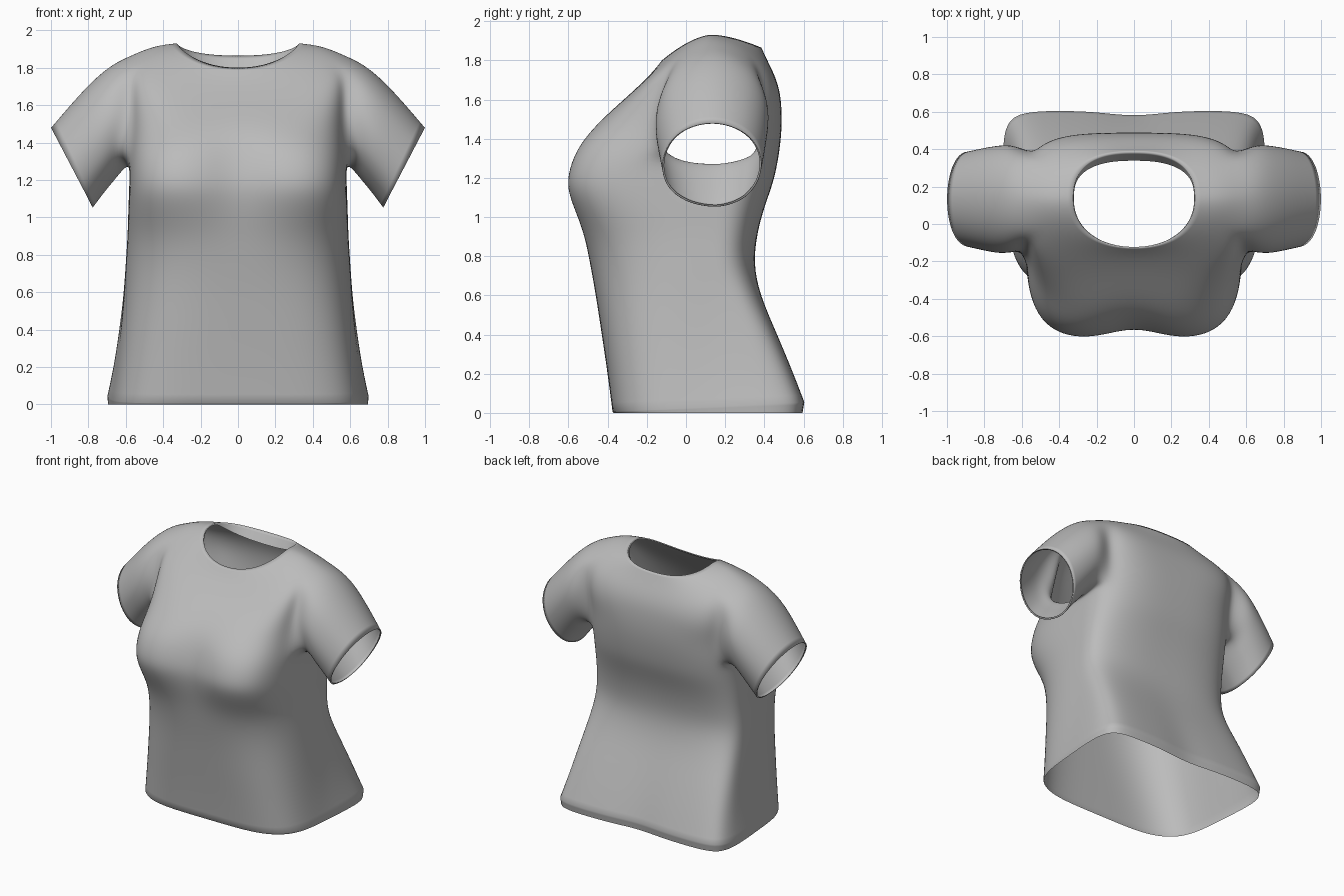
import bpy, bmesh
from math import sin, cos, pi, exp, atan2
from mathutils import Vector

cube = bpy.data.objects.get("Cube")
if cube:
    bpy.data.objects.remove(cube)

SEGMENTS = 40
DEPTH_CENTRE = 0.13

# Torso rings up to the armpit: height, half width, front y, back y
LOWER = [(0.03, 0.725, -0.375, 0.605), (0.2, 0.683, -0.40, 0.55),
         (0.4, 0.645, -0.43, 0.467), (0.6, 0.615, -0.46, 0.38),
         (0.76, 0.60, -0.49, 0.345), (0.9, 0.59, -0.525, 0.36),
         (1.02, 0.587, -0.575, 0.39), (1.12, 0.583, -0.615, 0.425),
         (1.21, 0.58, -0.622, 0.455)]
# Chest to neck: front, side and back height, half width, front y, back y
UPPER = [(1.35, 1.285, 1.35, 0.58, -0.575, 0.48),
         (1.46, 1.45, 1.47, 0.575, -0.48, 0.49),
         (1.55, 1.62, 1.58, 0.575, -0.375, 0.487),
         (1.62, 1.77, 1.66, 0.58, -0.295, 0.475),
         (1.68, 1.87, 1.73, 0.565, -0.23, 0.45),
         (1.74, 1.92, 1.80, 0.45, -0.17, 0.415),
         (1.80, 1.932, 1.865, 0.327, -0.123, 0.385)]
# Sleeve rings: top x and z, bottom x and z, front y, back y
SLEEVE = [(0.67, 1.822, 0.618, 1.25, -0.16, 0.435),
          (0.775, 1.735, 0.668, 1.187, -0.168, 0.43),
          (0.89, 1.61, 0.72, 1.125, -0.15, 0.415),
          (1.0, 1.48, 0.775, 1.05, -0.13, 0.395),
          (0.99, 1.478, 0.782, 1.06, -0.12, 0.385)]

rings = [(z, z, z, w, f, b) for z, w, f, b in LOWER] + UPPER
ARMPIT, SHOULDER = len(LOWER), len(rings) - 3
FRONT_COL, BACK_COL = -3, 4

bm = bmesh.new()
crease = bm.edges.layers.float.new("crease_edge")


def torso_ring(z_front, z_side, z_back, width, y_front, y_back):
    """Rounded box section: square at the back hem and bust, round at the neck."""
    bust = exp(-((z_side - 1.2) / 0.22) ** 2)
    chest = exp(-((z_side - 1.68) / 0.17) ** 2)
    flare = max(0, 1 - z_side / 0.7)
    neck_round = max(0, z_side - 1.88) * 10
    front_power = 3.1 + 1.4 * flare + 1.6 * bust + 0.8 * chest - 2 * neck_round
    back_power = 3.2 + 14 * flare + 1.2 * chest - 1.5 * neck_round
    verts = []
    for k in range(SEGMENTS):
        c, s = cos(2 * pi * k / SEGMENTS), sin(2 * pi * k / SEGMENTS)
        power = back_power if s > 0 else front_power
        r = (abs(c) ** power + abs(s) ** power) ** (-1 / power)
        u, v = c * r, s * r
        x = width * u * (1 - 0.12 * flare * (1 - v) / 2 - 0.06 * flare * max(0, v) ** 3)
        reach = y_back - DEPTH_CENTRE if v > 0 else DEPTH_CENTRE - y_front
        y = DEPTH_CENTRE + v * reach
        hollow = exp(-(x / 0.18) ** 2)
        y += hollow * (0.06 * bust if v < 0 else -0.027 * flare)
        z = z_side + ((z_back if v > 0 else z_front) - z_side) * min(1, abs(v)) ** 1.6
        if z_side < 0.1:
            z += 0.025 * v
        verts.append(bm.verts.new((x, y, z)))
    return verts


def bridge(a, b, skip=()):
    n = len(a)
    for i in range(n):
        if i not in skip:
            j = (i + 1) % n
            bm.faces.new((a[i], a[j], b[j], b[i]))


def sharpen(loop):
    for a, b in zip(loop, loop[1:] + loop[:1]):
        bm.edges.get((a, b))[crease] = 1


# Torso, with the armholes left open on both sides
grid = [torso_ring(*r) for r in rings]
right_cols = {k % SEGMENTS for k in range(FRONT_COL, BACK_COL)}
left_cols = {(SEGMENTS // 2 - 1 - k) % SEGMENTS for k in range(FRONT_COL, BACK_COL)}
for i in range(len(grid) - 1):
    armhole = ARMPIT <= i < SHOULDER
    bridge(grid[i], grid[i + 1], right_cols | left_cols if armhole else ())

# Turned-in edges at the hem and neck
hem = [bm.verts.new((v.co.x * 0.995, v.co.y * 0.985, 0)) for v in grid[0]]
bridge(hem, grid[0])
neck = [bm.verts.new((v.co.x * 0.985, v.co.y - max(0, v.co.y - 0.2) * 0.25,
                      v.co.z - 0.01 - max(0, v.co.y - 0.2) * 0.35)) for v in grid[-1]]
bridge(grid[-1], neck)
sharpen(grid[0])
sharpen(grid[-1])

# Sleeves, grown from the armhole loops
for side in (1, -1):
    def col(k):
        return (k if side > 0 else SEGMENTS // 2 - k) % SEGMENTS
    loop = [grid[ARMPIT][col(k)] for k in range(FRONT_COL, BACK_COL)]
    loop += [grid[i][col(BACK_COL)] for i in range(ARMPIT, SHOULDER)]
    loop += [grid[SHOULDER][col(k)] for k in range(BACK_COL, FRONT_COL, -1)]
    loop += [grid[i][col(FRONT_COL)] for i in range(SHOULDER, ARMPIT, -1)]
    mid_z = (grid[ARMPIT][col(0)].co.z + grid[SHOULDER][col(0)].co.z) / 2
    angles = [atan2((v.co.z - mid_z) / 0.26, (v.co.y - DEPTH_CENTRE) / 0.24) for v in loop]
    sleeve_rings = [loop]
    for tx, tz, bx, bz, yf, yb in SLEEVE:
        top, low = Vector((tx * side, 0, tz)), Vector((bx * side, 0, bz))
        centre = (top + low) / 2 + Vector((0, (yf + yb) / 2, 0))
        ring = [bm.verts.new(centre + (top - low) / 2 * sin(a)
                             + Vector((0, (yb - yf) / 2 * cos(a), 0))) for a in angles]
        bridge(sleeve_rings[-1], ring)
        sleeve_rings.append(ring)
    sharpen(sleeve_rings[-2])

bmesh.ops.recalc_face_normals(bm, faces=bm.faces)
mesh = bpy.data.meshes.new("shirt")
bm.to_mesh(mesh)
bm.free()
shirt = bpy.data.objects.new("shirt", mesh)
bpy.context.collection.objects.link(shirt)

# Plain grey cloth
cloth = bpy.data.materials.new("grey cloth")
cloth.use_nodes = True
grey = (0.5, 0.5, 0.5, 1)
cloth.diffuse_color = grey
cloth.node_tree.nodes["Principled BSDF"].inputs["Base Color"].default_value = grey
mesh.materials.append(cloth)

mesh.polygons.foreach_set("use_smooth", [True] * len(mesh.polygons))
subdivision = shirt.modifiers.new("smooth cloth", "SUBSURF")
subdivision.levels = subdivision.render_levels = 2
